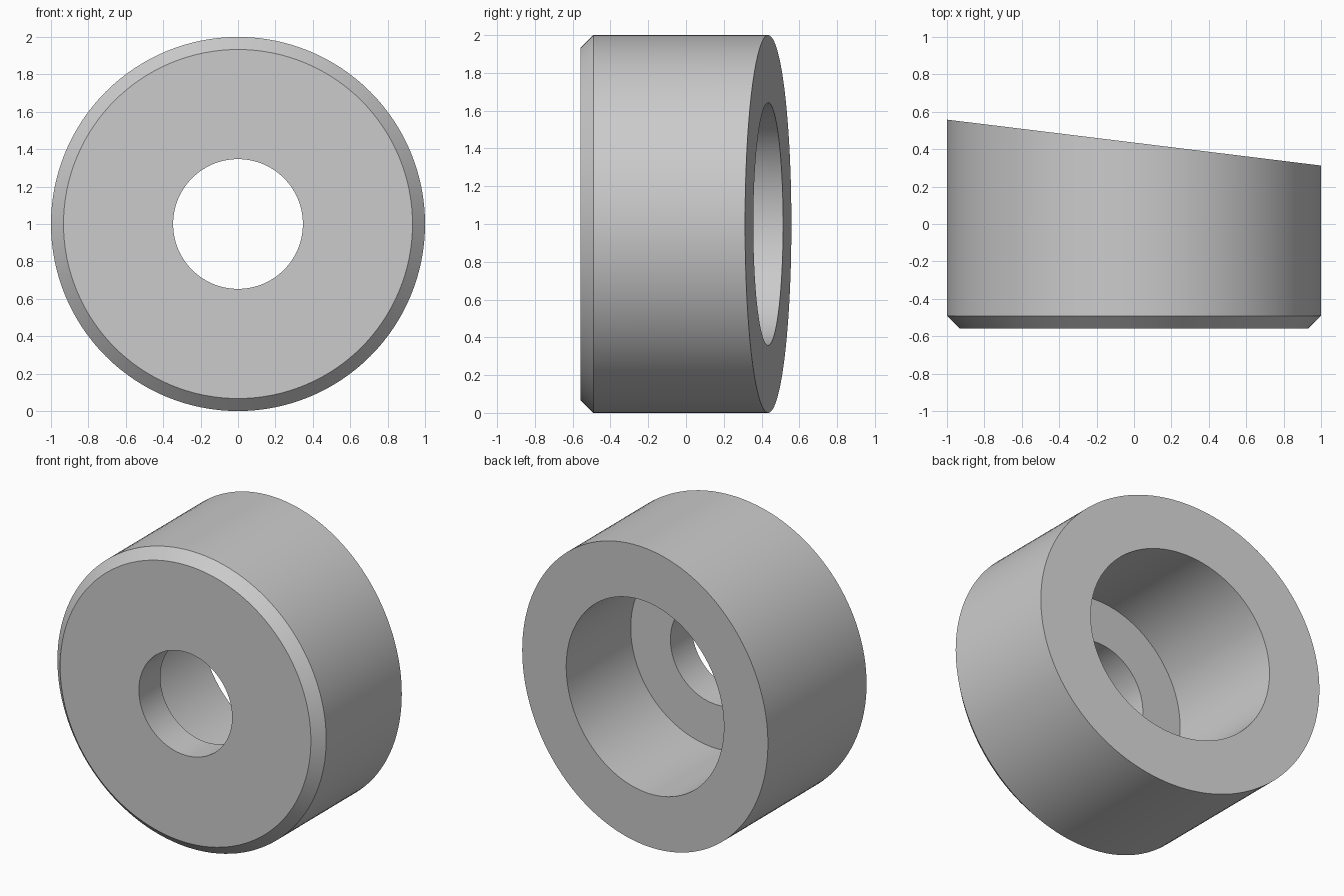
import bpy
import bmesh
from math import sin, cos, tan, tau, radians

cube = bpy.data.objects.get("Cube")
if cube:
    bpy.data.objects.remove(cube, do_unlink=True)

SEGMENTS = 128
FRONT = -0.558
CHAMFER = 0.067
FLOOR = -0.33
HOLE, BORE, OUTER = 0.347, 0.642, 1.0
SLOPE = tan(radians(7))
BACK = -FRONT - SLOPE

# Closed section: radius, depth, and whether the ring lies on the slanted back
section = [
    (HOLE, FRONT, False),
    (OUTER - CHAMFER, FRONT, False),
    (OUTER, FRONT + CHAMFER, False),
    (OUTER, BACK, True),
    (BORE, BACK, True),
    (BORE, FLOOR, False),
    (HOLE, FLOOR, False),
]


def ring(bm, radius, depth, slanted):
    verts = []
    for i in range(SEGMENTS):
        a = tau * i / SEGMENTS
        x = radius * cos(a)
        y = depth - SLOPE * x if slanted else depth
        verts.append(bm.verts.new((x, y, 1 + radius * sin(a))))
    return verts


# Turned collar with chamfered front, counterbore and slanted back
bm = bmesh.new()
rings = [ring(bm, *point) for point in section]
for a, b in zip(rings, rings[1:] + rings[:1]):
    for i in range(SEGMENTS):
        j = (i + 1) % SEGMENTS
        bm.faces.new((a[i], a[j], b[j], b[i]))
bmesh.ops.recalc_face_normals(bm, faces=bm.faces)
mesh = bpy.data.meshes.new("slanted_collar")
bm.to_mesh(mesh)
bm.free()

# Plain grey finish
grey = bpy.data.materials.new("plain_grey")
grey.use_nodes = True
colour = (0.6, 0.6, 0.6, 1)
grey.diffuse_color = colour
grey.node_tree.nodes["Principled BSDF"].inputs["Base Color"].default_value = colour
mesh.materials.append(grey)

collar = bpy.data.objects.new("slanted_collar", mesh)
bpy.context.collection.objects.link(collar)
bpy.context.view_layer.objects.active = collar
collar.select_set(True)
bpy.ops.object.shade_smooth_by_angle(angle=radians(30))
